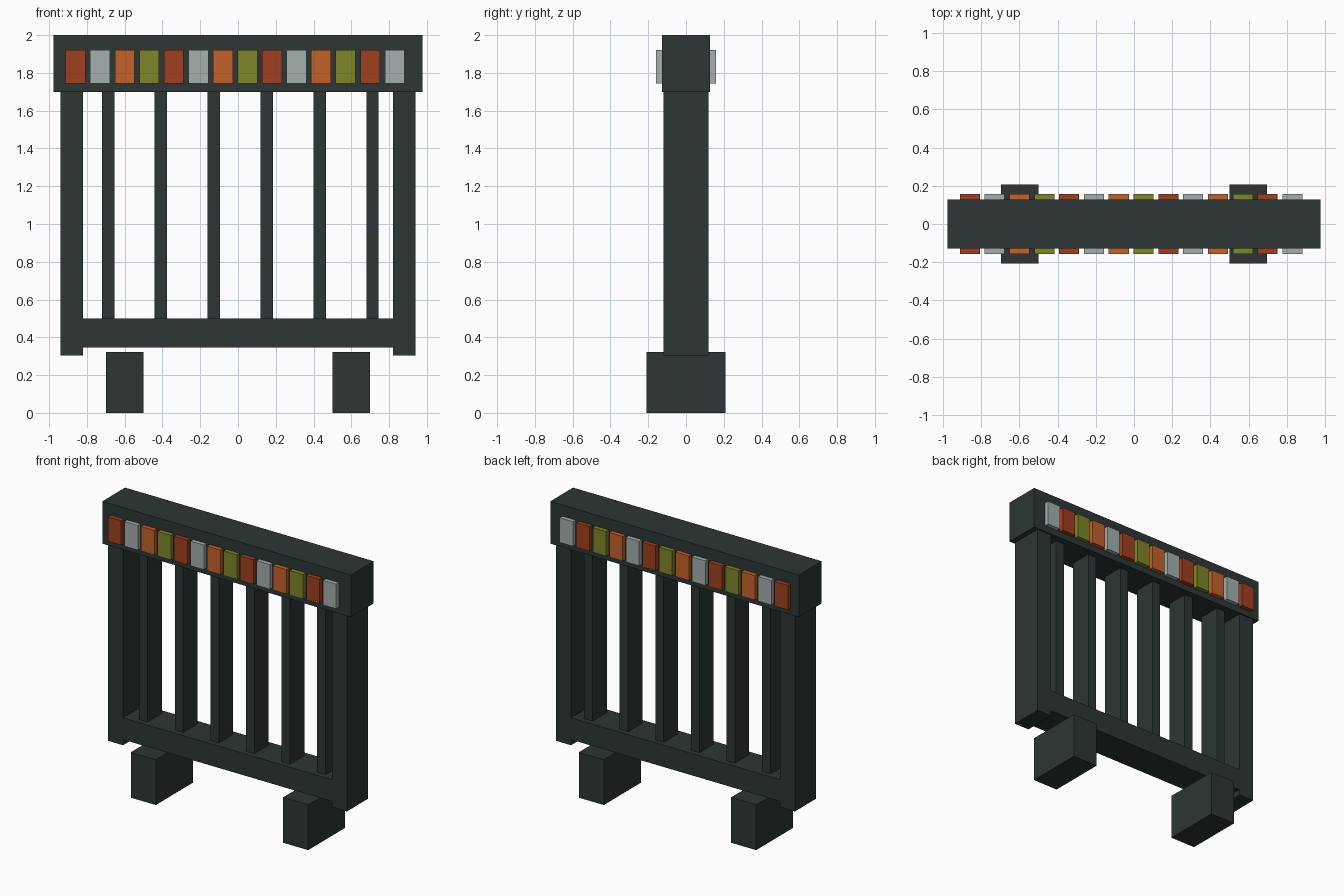
import bpy
import bmesh

default_cube = bpy.data.objects.get("Cube")
if default_cube:
    bpy.data.objects.remove(default_cube, do_unlink=True)


def material(name, rgb):
    mat = bpy.data.materials.new(name)
    mat.use_nodes = True
    mat.diffuse_color = (*rgb, 1)
    mat.node_tree.nodes["Principled BSDF"].inputs["Base Color"].default_value = (*rgb, 1)
    return mat


def box(name, mat, xs, ys, zs):
    """Flat-faced box spanning the given (low, high) ranges."""
    bm = bmesh.new()
    bmesh.ops.create_cube(bm, size=1)
    for v in bm.verts:
        v.co = [span[int(c > 0)] for span, c in zip((xs, ys, zs), v.co)]
    mesh = bpy.data.meshes.new(name)
    bm.to_mesh(mesh)
    bm.free()
    mesh.materials.append(mat)
    obj = bpy.data.objects.new(name, mesh)
    bpy.context.collection.objects.link(obj)
    return obj


def around(centre, width):
    return (centre - width / 2, centre + width / 2)


dark = material("dark_grey_green", (0.026, 0.037, 0.036))
reflectors = [
    ("red", material("rust_red", (0.352, 0.051, 0.014))),
    ("white", material("pale_grey", (0.376, 0.429, 0.429))),
    ("orange", material("orange", (0.552, 0.122, 0.023))),
    ("olive", material("olive", (0.212, 0.238, 0.023))),
]

# Frame: top beam and bottom rail
box("top_beam", dark, around(0, 1.955), around(0, 0.256), (1.7, 2.0))
box("bottom_rail", dark, around(0, 1.66), around(0, 0.236), (0.345, 0.5))

# Side posts and feet
for side, sign in (("left", 1), ("right", -1)):
    box(f"{side}_post", dark, around(sign * 0.88, 0.118), around(0, 0.236), (0.305, 1.7))
    box(f"{side}_foot", dark, around(sign * 0.599, 0.197), around(0, 0.416), (0, 0.322))

# Upright bars
for i in range(6):
    box(f"bar_{i + 1}", dark, around(-0.688 + 0.28 * i, 0.066), around(0, 0.16), (0.5, 1.7))

# Coloured plates along both faces of the beam
for i in range(14):
    colour, mat = reflectors[i % 4]
    xs = around(-0.86 + 0.13 * i, 0.105)
    for face, ys in (("front", (-0.158, -0.128)), ("back", (0.128, 0.158))):
        box(f"{face}_{colour}_plate_{i + 1}", mat, xs, ys, (1.745, 1.92))
